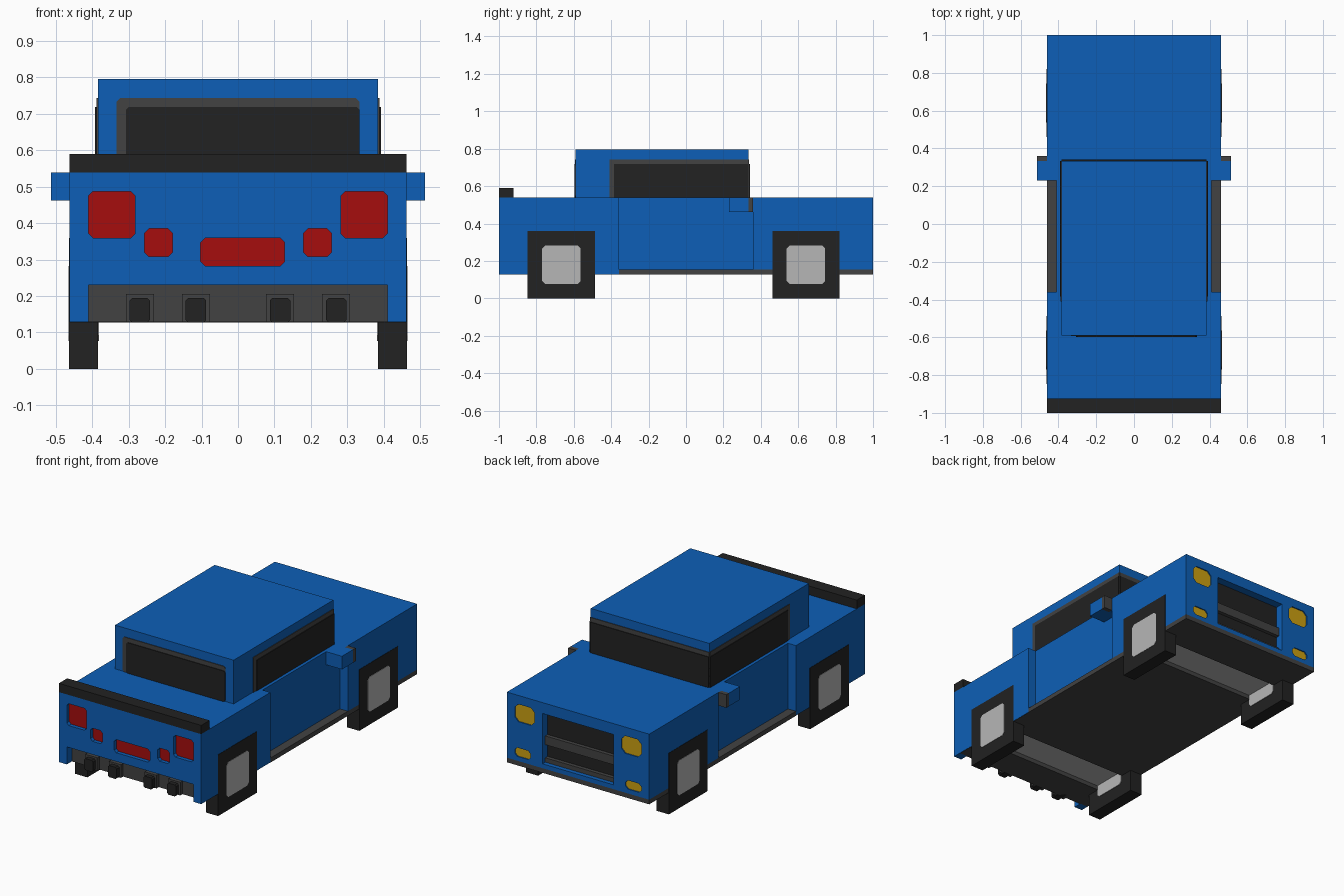
import bpy
import bmesh
from mathutils import Vector

V = 2 / 78          # one grid cell; all part sizes below are in cells
E = 0.15            # thin plate thickness in cells

cube = bpy.data.objects.get("Cube")
if cube:
    bpy.data.objects.remove(cube, do_unlink=True)


def material(name, rgb):
    lin = [c / 255 / 12.92 if c < 11 else ((c / 255 + 0.055) / 1.055) ** 2.4 for c in rgb]
    m = bpy.data.materials.new(name)
    m.use_nodes = True
    m.diffuse_color = (*lin, 1)
    m.node_tree.nodes["Principled BSDF"].inputs["Base Color"].default_value = (*lin, 1)
    return m


blue = material("blue paint", (13, 95, 183))
black = material("black rubber", (34, 34, 34))
grey = material("dark grey trim", (66, 66, 66))
silver = material("light grey rim", (182, 182, 182))
red = material("red lamp", (166, 13, 13))
yellow = material("yellow lamp", (204, 160, 18))


def box(name, mat, x, y, z, round_axis=None, size=0.6):
    """Box from ranges; corners running along round_axis may be chamfered."""
    lo, hi = [Vector(c) * V for c in zip(x, y, z)]
    bm = bmesh.new()
    bmesh.ops.create_cube(bm, size=1)
    for v in bm.verts:
        v.co = Vector([(lo[i] + hi[i]) / 2 + v.co[i] * (hi[i] - lo[i]) for i in range(3)])
    if round_axis is not None:
        edges = [e for e in bm.edges
                 if abs((e.verts[0].co - e.verts[1].co).normalized()[round_axis]) > 0.9]
        bmesh.ops.bevel(bm, geom=edges, offset=size * V, segments=1, affect='EDGES')
    me = bpy.data.meshes.new(name)
    bm.to_mesh(me)
    bm.free()
    me.materials.append(mat)
    ob = bpy.data.objects.new(name, me)
    bpy.context.collection.objects.link(ob)
    return ob


def side(s, a, b):
    """Range a..b on the left (s=1) or mirrored to the right (s=-1)."""
    return (a, b) if s > 0 else (-b, -a)


SIDES = ((1, "left"), (-1, "right"))

# Main body with flanks standing proud of the doors
body = box("body", blue, (-16, 16), (-39, 39), (6, 21))
for s, n in SIDES:
    box(n + "_rear_flank", blue, side(s, 16, 18), (-39, -14), (5, 21))
    box(n + "_hood_flank", blue, side(s, 16, 18), (14, 39), (6, 21))


def recess(name, mat, x, z, end, depth=1, chamfer=0.5):
    """Cut a pocket in one end of the body and line its floor."""
    face = 39 * end
    cut = box(name + "_cutter", blue, x, sorted((face - depth * end, face + end)), z, 1, chamfer)
    cut.hide_render = True
    cut.hide_set(True)
    mod = body.modifiers.new(name, 'BOOLEAN')
    mod.operation = 'DIFFERENCE'
    mod.solver = 'EXACT'
    mod.object = cut
    floor = face - depth * end
    box(name, mat, x, sorted((floor - E * end, floor + E * end)), z, 1, chamfer)


# Lamps, number plate, bumper and grille pockets
for s, n in SIDES:
    recess(n + "_tail_lamp", red, side(s, 11, 16), (14, 19), -1)
    recess(n + "_reverse_lamp", red, side(s, 7, 10), (12, 15), -1)
    recess(n + "_head_lamp", yellow, side(s, 11, 16), (15, 19), 1, 0.4, 0.9)
    recess(n + "_fog_lamp", yellow, side(s, 12, 16), (7, 9), 1, 0.4, 0.6)
recess("number_plate", red, (-4, 5), (11, 14), -1)
recess("grille", black, (-9, 9), (7, 18.5), 1, 2, 0.01)
box("grille_bar", grey, (-9, 9), (36.5, 38), (11, 13))
box("grille_lower_bar", grey, (-9, 9), (36.5, 38), (7, 8))
bumper_cut = box("bumper_cutter", blue, (-16, 16), (-41, -37), (4, 9))
bumper_cut.hide_render = True
bumper_cut.hide_set(True)
mod = body.modifiers.new("bumper", 'BOOLEAN')
mod.solver = 'EXACT'
mod.object = bumper_cut
box("rear_bumper", grey, (-16, 16), (-37.2, -36), (5, 9))

# Exhaust pipes
for s, n in SIDES:
    for a, label in ((3, "inner"), (9, "outer")):
        box(f"{n}_{label}_exhaust_ring", grey, side(s, a, a + 3), (-38, -36), (5, 8))
        box(f"{n}_{label}_exhaust", black, side(s, a + .4, a + 2.6), (-39, -36), (4.95, 7.6), 1, 0.3)

# Floor and sills, open over the two axles
for n, y in (("rear", (-37, -30)), ("middle_rear", (-22, -14)),
             ("middle", (-14, 21)), ("nose", (29, 39))):
    w = 17.95 if y[1] <= -14 else 18
    box(n + "_floor", grey, (-w, w), y, (4.95, 6))

# Wheels and axles
for n, c in (("rear", -26), ("nose", 25)):
    box(n + "_axle", silver, (-15, 15), (c - 4, c + 4), (5.9, 8))
    for s, m in SIDES:
        box(f"{m}_{n}_tyre", black, side(s, 15, 18 + E / 2), (c - 7, c + 7), (0, 14))
        box(f"{m}_{n}_rim", silver, side(s, 15 - E, 18 + E), (c - 4, c + 4), (3, 11), 0, 0.6)

# Cab with wrap-around glass
box("cab", blue, (-15, 15), (-23, 13), (21, 31))
box("rear_window_frame", grey, (-13, 13), (-23 - E, -23), (21, 29), 1, 0.4)
box("rear_window", black, (-12, 13), (-23 - 2 * E, -23), (21, 28), 1, 0.3)
box("windshield_frame", grey, (-15, 15), (13, 13 + E), (21, 29))
box("windshield", black, (-15, 15), (13, 13 + 2 * E), (21, 28))
for s, n in SIDES:
    box(n + "_window_frame", grey, side(s, 15, 15 + E), (-16, 13), (21, 29))
    box(n + "_window", black, side(s, 15, 15 + 2 * E), (-15, 13), (21, 28))

# Door mirrors
for s, n in SIDES:
    box(n + "_mirror", blue, side(s, 16, 20), (9, 13), (18, 21))
    box(n + "_mirror_mount", blue, side(s, 16, 18), (13, 14), (18, 21))
    box(n + "_mirror_back", grey, side(s, 18, 20), (13, 14), (18, 21))

# Rear spoiler
box("spoiler", black, (-18, 18), (-39, -36), (21, 23))
